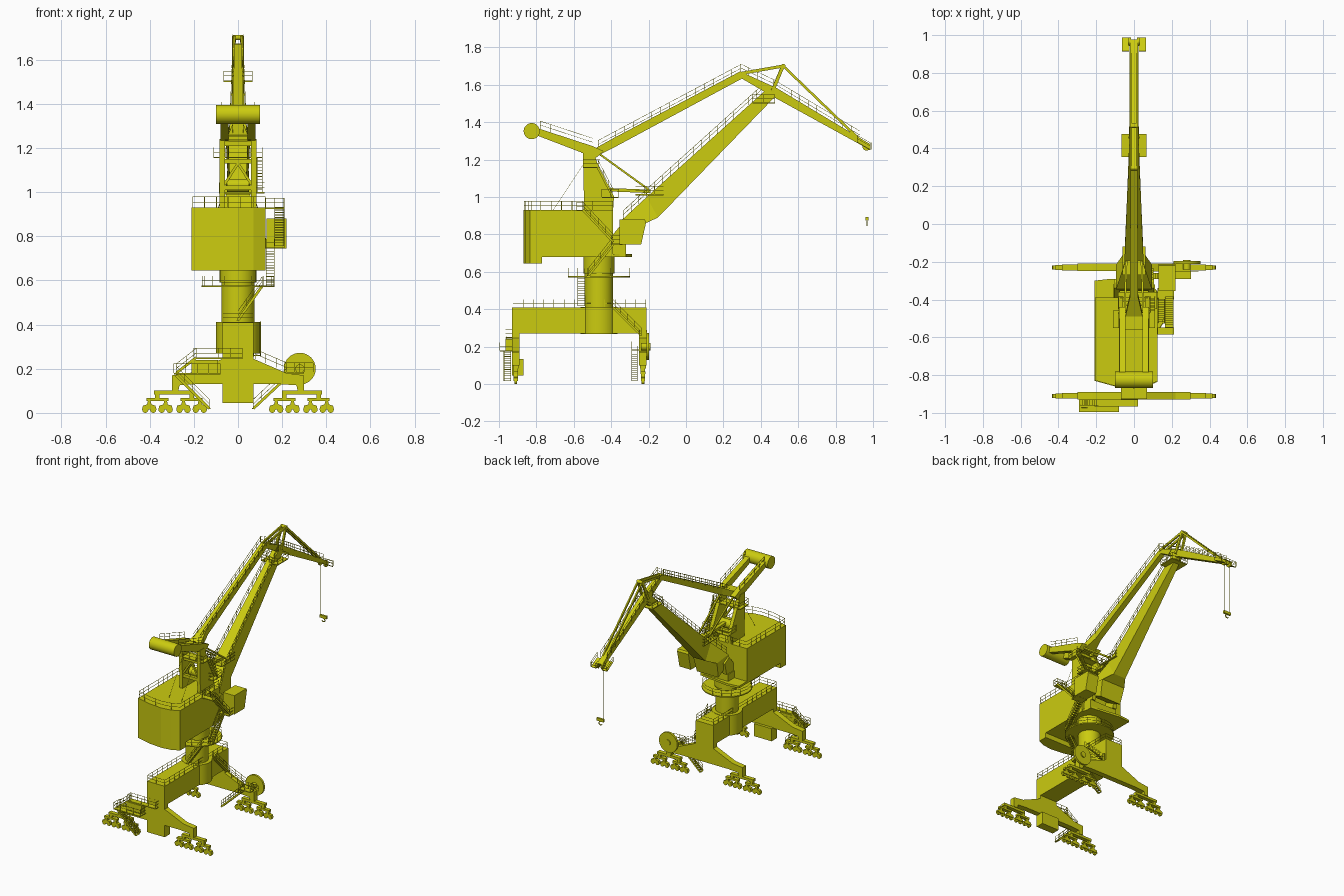
import bpy, bmesh, math
from mathutils import Vector as V

YELLOW = bpy.data.materials.new("crane_yellow")
YELLOW.diffuse_color = (0.60, 0.60, 0.005, 1)


def finish(name, bm, smooth=False):
    bmesh.ops.recalc_face_normals(bm, faces=bm.faces)
    me = bpy.data.meshes.new(name)
    bm.to_mesh(me)
    bm.free()
    me.materials.append(YELLOW)
    ob = bpy.data.objects.new(name, me)
    bpy.context.collection.objects.link(ob)
    if smooth:
        me.polygons.foreach_set("use_smooth", [True] * len(me.polygons))
        me.set_sharp_from_angle(angle=math.radians(35))
    return ob


def skin(bm, rings):
    """Join rings of points into a closed solid."""
    vs = [[bm.verts.new(p) for p in r] for r in rings]
    n = len(vs[0])
    for a, b in zip(vs, vs[1:]):
        for i in range(n):
            bm.faces.new((a[i], a[(i + 1) % n], b[(i + 1) % n], b[i]))
    bm.faces.new(vs[0][::-1])
    bm.faces.new(vs[-1])


def prism(bm, pts, axis, a, b):
    put = {"x": lambda u, v, t: (t, u, v), "y": lambda u, v, t: (u, t, v), "z": lambda u, v, t: (u, v, t)}[axis]
    skin(bm, [[put(u, v, t) for u, v in pts] for t in (a, b)])


def box(bm, x0, x1, y0, y1, z0, z1):
    prism(bm, [(x0, y0), (x1, y0), (x1, y1), (x0, y1)], "z", z0, z1)


def disc(bm, u, v, r, axis, a, b, n=32):
    prism(bm, [(u + r * math.cos(2 * math.pi * i / n), v + r * math.sin(2 * math.pi * i / n)) for i in range(n)], axis, a, b)


def bar(bm, p, q, w, h=None, w2=None, h2=None):
    p, q = V(p), V(q)
    h = h or w
    d = (q - p).normalized()
    s = d.cross(V((0, 0, 1)))
    s = s.normalized() if s.length > 1e-4 else V((1, 0, 0))
    u = s.cross(d)
    skin(bm, [[c + s * (i * ww / 2) + u * (j * hh / 2) for i, j in ((-1, -1), (1, -1), (1, 1), (-1, 1))]
              for c, ww, hh in ((p, w, h), (q, w2 or w, h2 or h))])


def rail(bm, pts, h=0.042, t=0.002, step=0.055):
    for p, q in zip(pts, pts[1:]):
        p, q = V(p), V(q)
        for k in (h, h * 0.5):
            bar(bm, p + V((0, 0, k)), q + V((0, 0, k)), t)
        n = max(1, round((q - p).length / step))
        for i in range(n + 1):
            c = p.lerp(q, i / n)
            bar(bm, c, c + V((0, 0, h)), t)


def stair(name, p, q, w=0.036):
    bm = bmesh.new()
    p, q = V(p), V(q)
    s = (q - p).cross(V((0, 0, 1))).normalized() * w / 2
    for k in (-1, 1):
        bar(bm, p + s * k, q + s * k, 0.003, 0.012)
        rail(bm, [p + s * k, q + s * k])
    n = round((q - p).length / 0.016)
    for i in range(n + 1):
        c = p.lerp(q, i / n)
        bar(bm, c - s, c + s, 0.012, 0.003)
    finish(name, bm)


def deck(name, x0, x1, y0, y1, z, h=0.042):
    bm = bmesh.new()
    box(bm, x0, x1, y0, y1, z - 0.006, z)
    rail(bm, [(x0, y0, z), (x1, y0, z), (x1, y1, z), (x0, y1, z), (x0, y0, z)], h)
    finish(name, bm)


# Portal frames with sloping arms, and bogie sets under each arm
half = [(0.07, 0.41), (0.07, 0.245), (0.22, 0.18), (0.30, 0.17), (0.30, 0.10), (0.27, 0.10), (0.265, 0.125), (0.19, 0.13)]
for tag, y in (("front", -0.91), ("rear", -0.23)):
    bm = bmesh.new()
    prism(bm, half + [(-x, z) for x, z in reversed(half)], "y", y - 0.02, y + 0.02)
    finish(tag + "_portal_frame", bm)
    bm = bmesh.new()
    for s in (-1, 1):
        bar(bm, (s * 0.20, y, 0.093), (s * 0.38, y, 0.093), 0.03, 0.018)
        for c in (0.21, 0.365):
            box(bm, s * c - 0.01, s * c + 0.01, y - 0.012, y + 0.012, 0.06, 0.09)
            box(bm, s * c - 0.05, s * c + 0.05, y - 0.013, y + 0.013, 0.053, 0.067)
            for e in (c - 0.037, c + 0.037):
                x = s * e
                prism(bm, [(x - 0.033, 0.015), (x - 0.028, 0.033), (x - 0.01, 0.038), (x - 0.006, 0.055), (x + 0.006, 0.055),
                           (x + 0.01, 0.038), (x + 0.028, 0.033), (x + 0.033, 0.015)], "y", y - 0.011, y + 0.011)
                for k in (-0.018, 0.018):
                    disc(bm, x + k, 0.014, 0.014, "y", y - 0.007, y + 0.007, 14)
    finish(tag + "_bogies", bm)

# Ballast box, main girder and column
bm = bmesh.new()
box(bm, -0.07, 0.07, -0.93, -0.87, 0.045, 0.135)
finish("lower_box", bm)
bm = bmesh.new()
box(bm, -0.07, 0.07, -0.93, -0.21, 0.27, 0.41)
disc(bm, 0, -0.465, 0.10, "z", 0.268, 0.412)
finish("portal_girder", bm, True)
bm = bmesh.new()
disc(bm, 0, -0.465, 0.075, "z", 0.41, 0.60)
disc(bm, 0, -0.465, 0.083, "z", 0.59, 0.68)
finish("slewing_column", bm, True)
bm = bmesh.new()
disc(bm, 0, -0.465, 0.165, "z", 0.57, 0.578)
rail(bm, [(0.162 * math.cos(a * math.pi / 8), -0.465 + 0.162 * math.sin(a * math.pi / 8), 0.578) for a in range(17)])
finish("column_platform", bm)

# Cable reel on the rear frame
bm = bmesh.new()
disc(bm, 0.28, 0.20, 0.072, "y", -0.212, -0.197)
disc(bm, 0.28, 0.20, 0.02, "y", -0.24, -0.19, 16)
finish("cable_reel", bm, True)

# Portal walkways, rails and stairs
bm = bmesh.new()
for x in (-0.068, 0.068):
    rail(bm, [(x, -0.925, 0.41), (x, -0.215, 0.41)])
for y in (-0.925, -0.215):
    rail(bm, [(-0.068, y, 0.41), (0.068, y, 0.41)])
for y in (-0.25, -0.21):
    rail(bm, [(0.08, y, 0.245), (0.22, y, 0.185), (0.34, y, 0.185)])
finish("portal_rails", bm)
deck("front_landing", -0.29, -0.08, -0.995, -0.93, 0.18)
deck("front_upper_landing", -0.20, 0.02, -0.965, -0.93, 0.25)
deck("rear_landing", 0.21, 0.30, -0.29, -0.25, 0.185)
bm = bmesh.new()
box(bm, -0.21, -0.09, -0.965, -0.93, 0.18, 0.24)
finish("electric_box", bm)
stair("front_arm_stair", (-0.28, -0.945, 0.18), (-0.19, -0.945, 0.25), 0.03)
stair("front_ground_stair", (-0.13, -0.955, 0.02), (-0.28, -0.955, 0.17))
stair("rear_ground_stair", (0.07, -0.275, 0.02), (0.22, -0.275, 0.16), 0.03)
stair("girder_stair", (0.087, -0.24, 0.26), (0.087, -0.39, 0.41), 0.03)
stair("column_stair", (0.0, -0.56, 0.42), (0.11, -0.56, 0.575))
stair("house_lower_stair", (0.146, -0.52, 0.58), (0.146, -0.39, 0.745))
stair("house_upper_stair", (0.187, -0.39, 0.76), (0.187, -0.55, 0.93), 0.042)
deck("cab_landing", 0.125, 0.21, -0.40, -0.34, 0.75)
deck("roof_landing", 0.125, 0.21, -0.585, -0.55, 0.93)

# Machinery house with bowed front wall
front = [(-0.21, -0.83), (-0.10, -0.86), (0.0, -0.87), (0.07, -0.86), (0.125, -0.835)]
bm = bmesh.new()
prism(bm, front + [(0.125, -0.39), (-0.21, -0.39)], "z", 0.68, 0.93)
prism(bm, front + [(0.125, -0.77), (-0.21, -0.77)], "z", 0.645, 0.68)
finish("machinery_house", bm)
bm = bmesh.new()
prism(bm, [(-0.21, -0.39), (0.12, -0.39), (0.10, -0.32), (-0.12, -0.29), (-0.21, -0.30)], "z", 0.68, 0.695)
box(bm, -0.11, 0.11, -0.39, -0.32, 0.68, 0.745)
for s in (-1, 1):
    prism(bm, [(-0.39, 0.745), (-0.31, 0.745), (-0.29, 0.83), (-0.34, 0.86), (-0.39, 0.80)], "x", s * 0.09 - 0.015, s * 0.09 + 0.015)
finish("turntable_and_boom_bracket", bm)
bm = bmesh.new()
loop = front + [(0.125, -0.39), (-0.21, -0.39), front[0]]
rail(bm, [(x * 0.98, y * 0.99 - 0.005, 0.93) for x, y in loop], 0.048)
for s in (-1, 1):
    bar(bm, (s * 0.05, -0.71, 0.93), (s * 0.05, -0.545, 1.18), 0.0015)
finish("roof_rails", bm)

# Operator cab with raked window front
bm = bmesh.new()
prism(bm, [(-0.355, 0.745), (-0.24, 0.745), (-0.213, 0.865), (-0.22, 0.88), (-0.355, 0.88)], "x", 0.13, 0.22)
finish("operator_cab", bm)

# Support tower above the house
bm = bmesh.new()
for s in (-1, 1):
    x = s * 0.071
    prism(bm, [(-0.545, 0.93), (-0.39, 0.93), (-0.385, 1.0), (-0.47, 1.17), (-0.495, 1.24), (-0.55, 1.24)], "x", x - 0.012, x + 0.012)
    bar(bm, (x, -0.53, 1.02), (0, -0.53, 1.13), 0.012)
for y, z in ((-0.53, 1.02), (-0.40, 1.0), (-0.52, 1.14), (-0.53, 1.22)):
    bar(bm, (-0.075, y, z), (0.075, y, z), 0.022)
disc(bm, -0.46, 1.03, 0.03, "x", -0.05, 0.05, 20)
finish("support_tower", bm)
deck("tower_platform", -0.11, 0.11, -0.55, -0.46, 1.16)
deck("tower_lower_platform", -0.085, 0.12, -0.45, -0.36, 1.0)
stair("tower_stair", (0.098, -0.39, 1.0), (0.098, -0.47, 1.155), 0.024)

# Counterweight lever
bm = bmesh.new()
for s in (-1, 1):
    prism(bm, [(-0.80, 1.37), (-0.50, 1.272), (-0.44, 1.245), (-0.48, 1.21), (-0.565, 1.24), (-0.80, 1.33)], "x", s * 0.062 - 0.018, s * 0.062 + 0.018)
    rail(bm, [(s * 0.075, -0.78, 1.364), (s * 0.075, -0.50, 1.272)])
box(bm, -0.06, 0.06, -0.56, -0.47, 1.235, 1.255)
finish("counterweight_lever", bm)
bm = bmesh.new()
disc(bm, -0.825, 1.352, 0.043, "x", -0.10, 0.10)
finish("counterweight_drum", bm, True)

# Luffing rack and lever links
bm = bmesh.new()
bar(bm, (0, -0.45, 1.04), (0, -0.19, 1.03), 0.025, 0.018)
for s in (-1, 1):
    bar(bm, (s * 0.05, -0.47, 1.235), (s * 0.04, -0.20, 1.04), 0.01)
finish("luffing_links", bm)

# Tapered boom, sections: top y z, bottom y z, half width
bm = bmesh.new()
skin(bm, [[(-w, a, b), (w, a, b), (w, c, d), (-w, c, d)] for a, b, c, d, w in (
    (-0.355, 0.80, -0.245, 0.745, 0.085), (-0.345, 0.875, -0.215, 0.86, 0.095),
    (-0.21, 1.0, -0.15, 0.89, 0.05), (0.43, 1.575, 0.475, 1.535, 0.022))])
for s in (-1, 1):
    rail(bm, [(s * 0.09, -0.335, 0.885), (s * 0.05, -0.21, 1.0), (s * 0.025, 0.42, 1.567)])
finish("boom", bm)
deck("boom_lower_platform", -0.06, 0.06, -0.27, -0.12, 1.015)
deck("boom_head_platform", -0.065, 0.065, 0.355, 0.475, 1.505)

# Upper tie beam
bm = bmesh.new()
skin(bm, [[(-w, y - 0.009, z + h), (w, y - 0.009, z + h), (w, y + 0.009, z - h), (-w, y + 0.009, z - h)]
          for y, z, w, h in ((-0.48, 1.24, 0.045, 0.018), (-0.38, 1.293, 0.022, 0.021), (0.30, 1.655, 0.018, 0.017))])
for s in (-1, 1):
    rail(bm, [(s * 0.024, -0.47, 1.26), (s * 0.024, 0.29, 1.665)])
finish("tie_beam", bm)

# Jib with mast struts
bm = bmesh.new()
bar(bm, (0, 0.28, 1.66), (0, 0.47, 1.562), 0.036, 0.028, 0.044, 0.05)
bar(bm, (0, 0.47, 1.562), (0, 0.97, 1.275), 0.044, 0.05, 0.04, 0.028)
for s in (-1, 1):
    x = s * 0.016
    bar(bm, (x, 0.29, 1.66), (x, 0.52, 1.70), 0.01, 0.016)
    bar(bm, (s * 0.022, 0.46, 1.56), (x, 0.52, 1.705), 0.012, 0.018)
    bar(bm, (x, 0.52, 1.70), (x, 0.92, 1.315), 0.01, 0.013)
    rail(bm, [(s * 0.026, 0.29, 1.67), (s * 0.026, 0.47, 1.585), (s * 0.026, 0.93, 1.31)])
disc(bm, 0.52, 1.70, 0.012, "x", -0.022, 0.022, 14)
finish("jib", bm)
bm = bmesh.new()
for s in (-1, 1):
    a, b = (s * 0.063, 0.915, 1.295), (s * 0.063, 0.985, 1.255)
    rail(bm, [a, b], 0.035)
    bar(bm, (s * 0.043, 0.915, 1.292), (s * 0.043, 0.985, 1.252), 0.04, 0.005)
    disc(bm, 0.965, 1.27, 0.022, "x", s * 0.022 - 0.006, s * 0.022 + 0.006, 18)
rail(bm, [(-0.063, 0.99, 1.255), (0.063, 0.99, 1.255)], 0.035)
finish("jib_head_platform", bm)

# Hoist ropes, block and hook
bm = bmesh.new()
for s in (-1, 1):
    bar(bm, (s * 0.02, 0.968, 1.27), (s * 0.02, 0.968, 0.89), 0.002)
box(bm, -0.028, 0.028, 0.961, 0.975, 0.873, 0.893)
hook = [(0.012 * math.cos(a), 0.968, 0.858 + 0.012 * math.sin(a)) for a in (math.pi * (0.5 - k / 5) for k in range(8))]
for p, q in zip(hook, hook[1:]):
    bar(bm, p, q, 0.005)
finish("hoist_hook", bm)
